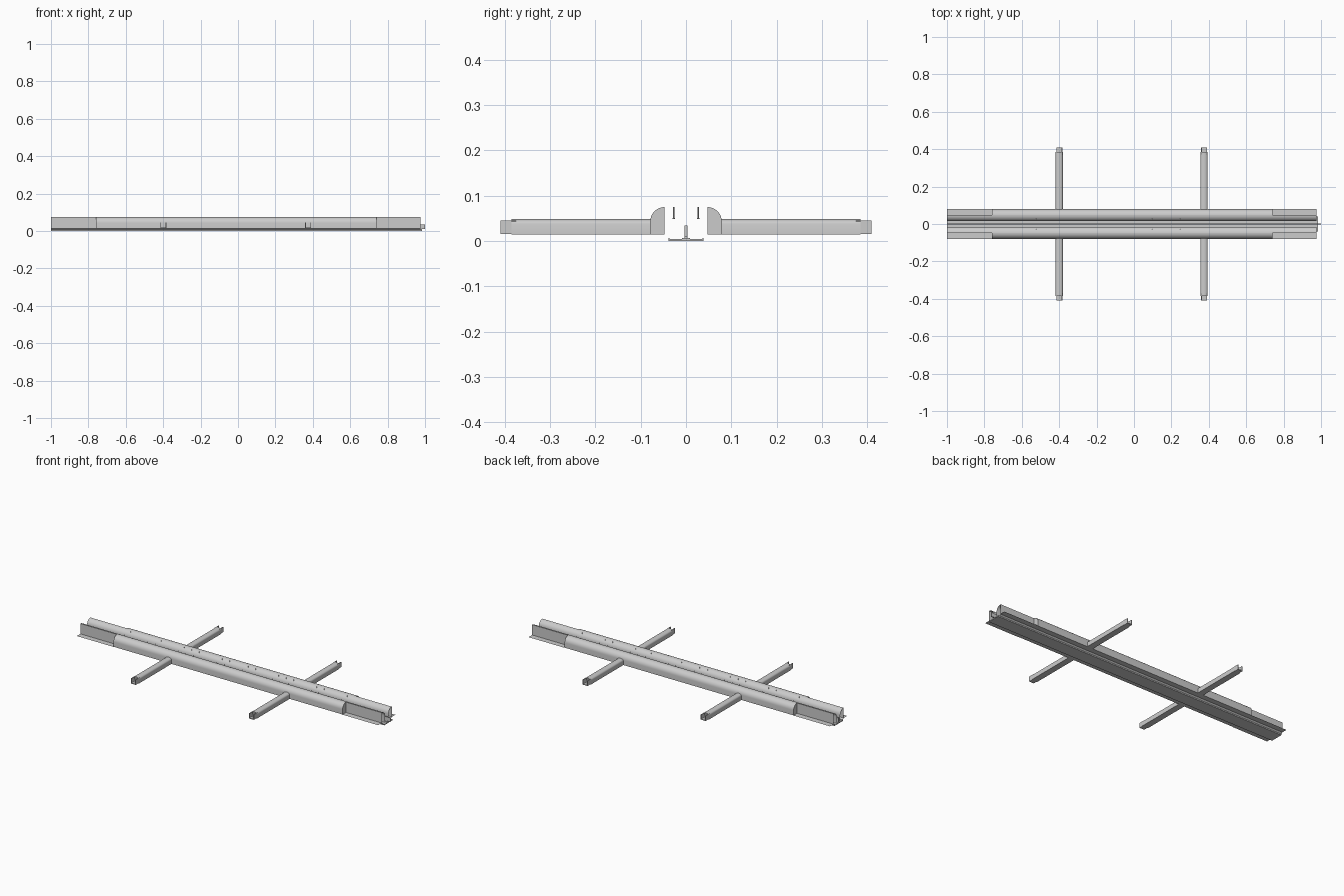
import bpy, bmesh, math

if "Cube" in bpy.data.objects:
    bpy.data.objects.remove(bpy.data.objects["Cube"])

X0, X1 = -1.0, 0.975          # body ends
C0, C1 = -0.76, 0.74          # end recess limits
MID = (X0 + X1) / 2
R, CY, CZ, FLOOR = 0.032, 0.047, 0.043, 0.014


def finish(name, bm, smooth=True):
    me = bpy.data.meshes.new(name)
    bm.to_mesh(me)
    bm.free()
    ob = bpy.data.objects.new(name, me)
    bpy.context.collection.objects.link(ob)
    if smooth:
        bpy.ops.object.select_all(action='DESELECT')
        ob.select_set(True)
        bpy.context.view_layer.objects.active = ob
        bpy.ops.object.shade_smooth_by_angle(angle=math.radians(35))
    return ob


def sheet(name, prof, a, b, axis='x', off=0.0, cap=False, closed=False):
    """Sweep a (side, z) profile as thin sheet from a to b along an axis."""
    bm = bmesh.new()
    rows = []
    for t in (a, b):
        rows.append([bm.verts.new((t, p, z) if axis == 'x' else (p + off, t, z))
                     for p, z in prof])
    n = len(prof)
    for i in range(n if closed else n - 1):
        j = (i + 1) % n
        bm.faces.new((rows[0][i], rows[0][j], rows[1][j], rows[1][i]))
    if cap:
        for r in rows:
            bm.faces.new(r)
    bmesh.ops.recalc_face_normals(bm, faces=bm.faces)
    return finish(name, bm)


def arc(s, a0, a1, n=8):
    return [(s * (CY + R * math.cos(math.radians(a0 + (a1 - a0) * i / n))),
             CZ + R * math.sin(math.radians(a0 + (a1 - a0) * i / n))) for i in range(n + 1)]


for s, side in ((-1, "front"), (1, "back")):
    # inner half of the rounded hump, full length
    sheet(side + "_inner_shell", arc(s, 90, 180) + [(s * 0.015, 0.005)], X0, X1)
    # outer half with capped ends, between the recesses
    outer = arc(s, 0, 90) + [(s * CY, FLOOR), (s * (CY + R), FLOOR)]
    sheet(side + "_outer_shell", outer, C0, C1, cap=True, closed=True)
    # recessed walls and flange at both ends
    for a, b, end in ((X0, C0, "left"), (C1, X1, "right")):
        sheet(f"{side}_{end}_recess", [(s * CY, CZ + R), (s * CY, FLOOR),
                                       (s * 0.081, FLOOR)], a, b)
    # lower side skirt joining flange to base
    sheet(side + "_skirt", [(s * CY, FLOOR), (s * 0.037, 0.005)], X0, X1)

    # row of thin screws through the hump
    bm = bmesh.new()
    for d in (0.06, 0.11, 0.26, 0.31, 0.36, 0.51, 0.56, 0.71):
        for m in (-1, 1):
            for rad, z0, z1 in ((0.0012, 0.05, 0.075), (0.003, 0.048, 0.051)):
                r = bmesh.ops.create_cone(bm, cap_ends=True, segments=8, radius1=rad,
                                          radius2=rad, depth=z1 - z0)
                bmesh.ops.translate(bm, verts=r['verts'],
                                    vec=(MID + m * d, s * 0.027, (z0 + z1) / 2))
    finish(side + "_screws", bm)

    # cross legs: rounded channels with open U connectors
    w = 0.019
    top = [(w * math.cos(math.pi * i / 8), 0.038 + 0.011 * math.sin(math.pi * i / 8))
           for i in range(9)]
    for m, end in ((-1, "left"), (1, "right")):
        x = MID + m * 0.387
        sheet(f"{side}_{end}_leg", [(w, FLOOR)] + top + [(-w, FLOOR)],
              s * 0.06, s * 0.385, 'y', x, closed=True)
        u = 0.016
        sheet(f"{side}_{end}_leg_connector",
              [(u, 0.045), (u, FLOOR + .001), (-u, FLOOR + .001), (-u, 0.045),
               (-u + .004, 0.045), (-u + .004, 0.019), (u - .004, 0.019), (u - .004, 0.045)],
              s * 0.375, s * 0.41, 'y', x, cap=True, closed=True)

# base strip with raised lips
base = [(-0.039, 0), (0.039, 0), (0.039, 0.007), (0.036, 0.007), (0.036, 0.004),
        (0.009, 0.004), (0.009, 0.007), (-0.009, 0.007), (-0.009, 0.004),
        (-0.036, 0.004), (-0.036, 0.007), (-0.039, 0.007)]
sheet("base_strip", base, X0, 0.985, cap=True, closed=True)
# upright centre fin, projecting at the right end
sheet("centre_fin", [(-0.003, 0.005), (0.003, 0.005), (0.003, 0.034), (-0.003, 0.034)],
      X0, 0.98, cap=True, closed=True)
sheet("end_tab", [(-0.003, 0.01), (0.003, 0.01), (0.003, 0.034), (-0.003, 0.034)],
      0.98, 1.0, cap=True, closed=True)
